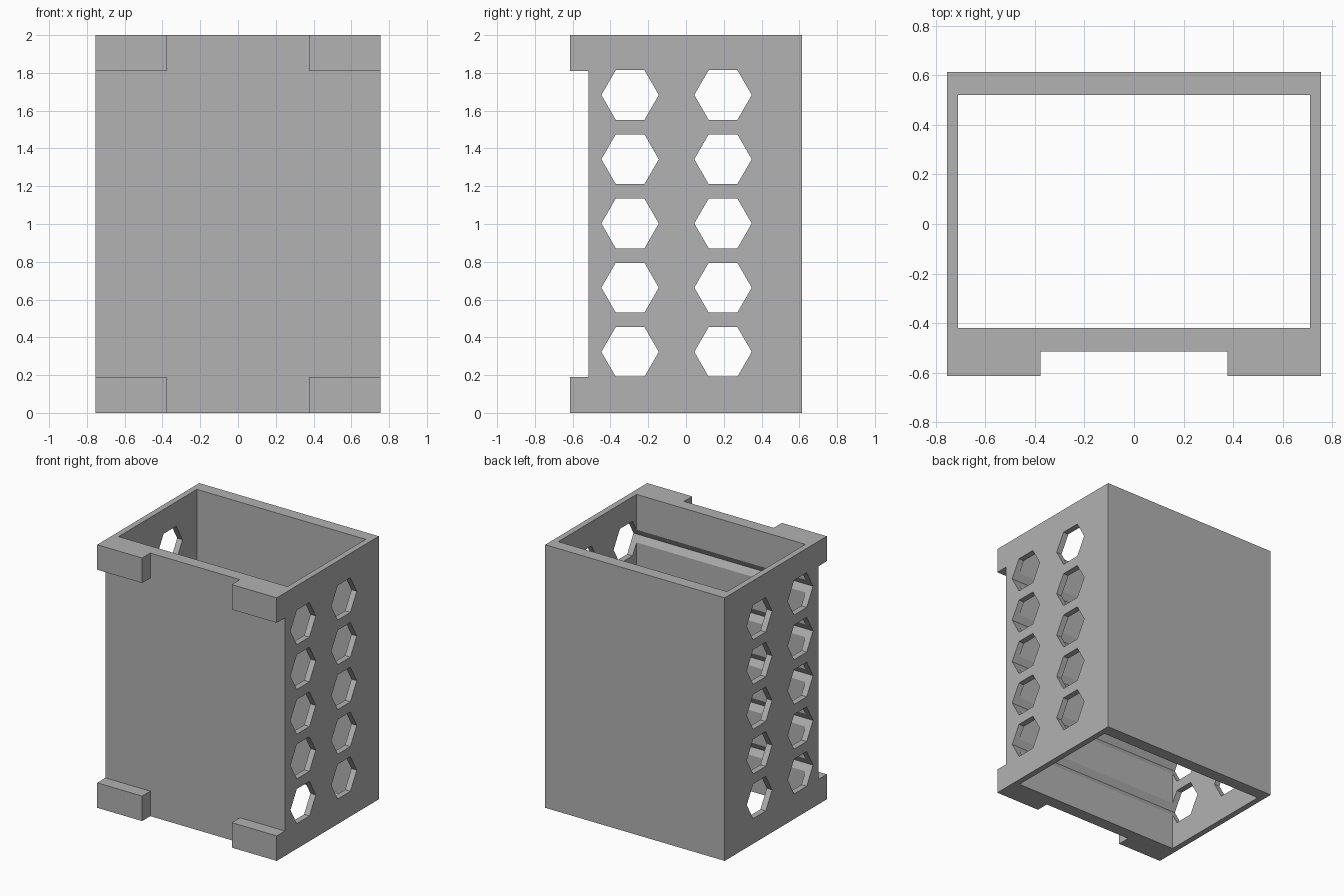
import bpy
from math import pi

if "Cube" in bpy.data.objects:
    bpy.data.objects.remove(bpy.data.objects["Cube"], do_unlink=True)

# Overall sizes
HALF_W, HALF_D, HEIGHT = 0.755, 0.613, 2.0
FRONT = -0.515                      # face of the front wall, behind the tabs
TAB_INNER_X, TAB_H = 0.377, 0.19

grey = bpy.data.materials.new("grey plastic")
grey.use_nodes = True
colour = (0.445, 0.445, 0.445, 1)
grey.diffuse_color = colour
grey.node_tree.nodes["Principled BSDF"].inputs["Base Color"].default_value = colour


def box(name, x, y, z):
    """Box spanning the given (low, high) ranges."""
    spans = (x, y, z)
    bpy.ops.mesh.primitive_cube_add(size=1, location=[(a + b) / 2 for a, b in spans])
    obj = bpy.context.object
    obj.name = name
    obj.scale = [b - a for a, b in spans]
    bpy.ops.object.transform_apply(location=True, rotation=True, scale=True)
    return obj


def cut(target, cutter):
    """Subtract the cutter from the target, then discard the cutter."""
    cutter.hide_render = True
    mod = target.modifiers.new("cut", "BOOLEAN")
    mod.operation = "DIFFERENCE"
    mod.solver = "EXACT"
    mod.object = cutter
    bpy.context.view_layer.objects.active = target
    bpy.ops.object.modifier_apply(modifier=mod.name)
    bpy.data.objects.remove(cutter, do_unlink=True)


# Outer block of the sleeve
sleeve = box("sleeve", (-HALF_W, HALF_W), (-HALF_D, HALF_D), (0, HEIGHT))
sleeve.data.materials.append(grey)

# Front recesses that leave four corner tabs
cut(sleeve, box("band_cutter", (-1, 1), (-1, FRONT), (TAB_H, HEIGHT - TAB_H)))
cut(sleeve, box("slot_cutter", (-TAB_INNER_X, TAB_INNER_X), (-1, FRONT), (-1, 3)))

# Open shaft from top to bottom
cut(sleeve, box("shaft_cutter", (-0.71, 0.71), (-0.42, 0.52), (-1, 3)))

# Two columns of hexagonal holes through both side walls
for y in (-0.296, 0.196):
    for row in range(5):
        bpy.ops.mesh.primitive_cylinder_add(
            vertices=6, radius=0.152, depth=2,
            location=(0, y, 0.323 + 0.34 * row), rotation=(0, pi / 2, 0))
        cut(sleeve, bpy.context.object)

sleeve.data.shade_flat()
